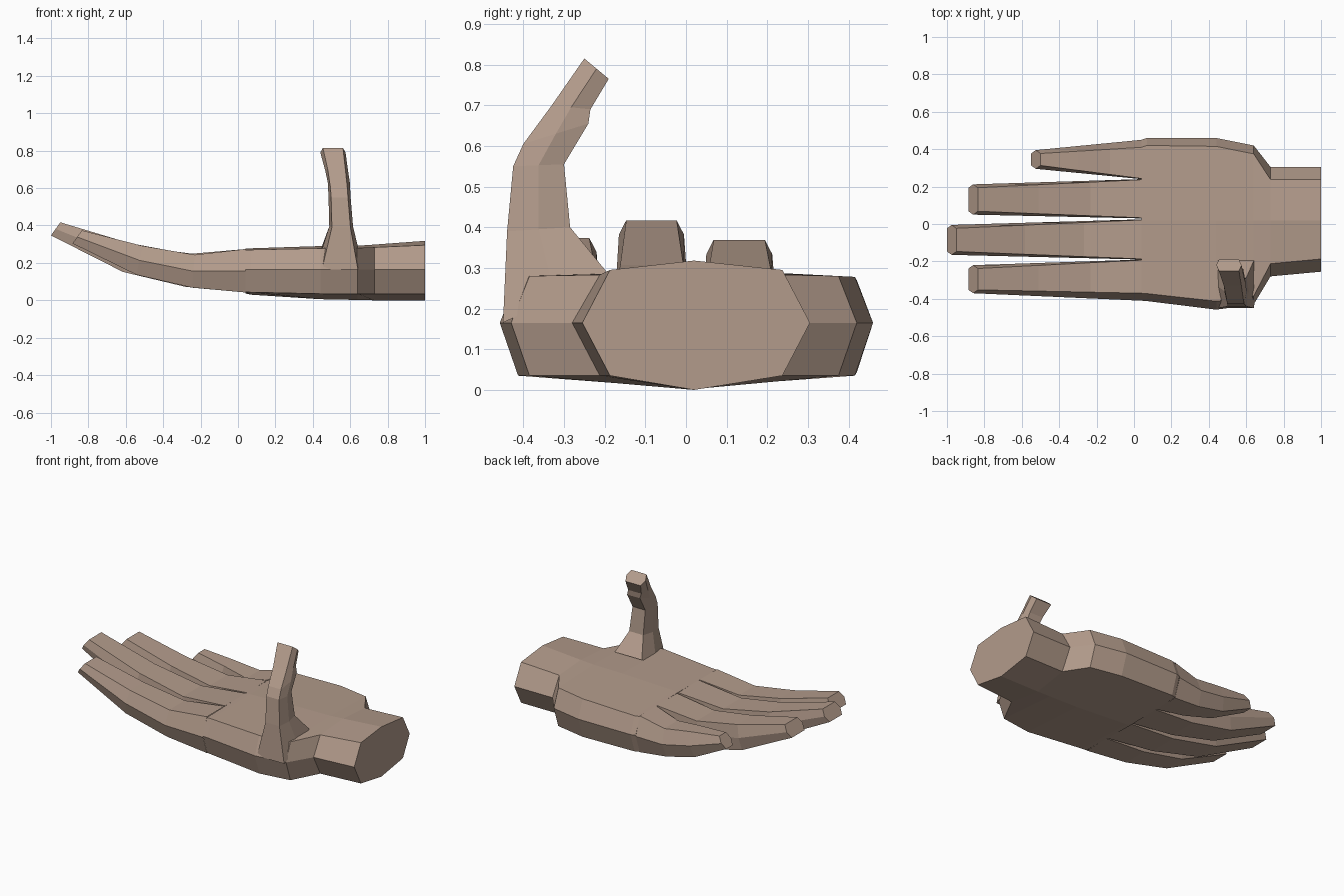
import bpy, bmesh

if "Cube" in bpy.data.objects:
    bpy.data.objects.remove(bpy.data.objects["Cube"])

skin = bpy.data.materials.new("skin")
skin.diffuse_color = (0.45, 0.33, 0.26, 1)
skin.use_nodes = True
skin.node_tree.nodes["Principled BSDF"].inputs["Base Color"].default_value = skin.diffuse_color


def loft(name, rings, cap_start=True):
    """Skin a list of equal-length point rings into a flat-faced mesh."""
    bm = bmesh.new()
    loops = [[bm.verts.new(p) for p in ring] for ring in rings]
    n = len(loops[0])
    for a, b in zip(loops, loops[1:]):
        for i in range(n):
            j = (i + 1) % n
            bm.faces.new((a[i], a[j], b[j], b[i]))
    if cap_start:
        bm.faces.new(loops[0])
    bm.faces.new(loops[-1])
    bmesh.ops.recalc_face_normals(bm, faces=bm.faces)
    # make sure open shells also face outward
    if bm.calc_volume(signed=True) < 0:
        bmesh.ops.reverse_faces(bm, faces=bm.faces)
    mesh = bpy.data.meshes.new(name)
    bm.to_mesh(mesh)
    bm.free()
    mesh.materials.append(skin)
    obj = bpy.data.objects.new(name, mesh)
    bpy.context.collection.objects.link(obj)
    return obj


# Palm and wrist: eight-sided sections along x
def palm_ring(x, y0, y1, inset, top, top_mid, low, low_mid):
    ym = 0.02
    return [(x, y0, 0.165), (x, y0 + inset, top), (x, ym, top_mid),
            (x, y1 - inset, top), (x, y1, 0.165), (x, y1 - inset, low),
            (x, ym, low_mid), (x, y0 + inset, low)]


palm = [
    (1.00, -0.255, 0.305, 0.068, 0.295, 0.318, 0.035, 0.0),
    (0.73, -0.280, 0.305, 0.068, 0.283, 0.298, 0.035, 0.0),
    (0.64, -0.430, 0.420, 0.045, 0.280, 0.292, 0.035, 0.002),
    (0.44, -0.458, 0.460, 0.045, 0.278, 0.290, 0.035, 0.006),
    (0.07, -0.412, 0.460, 0.040, 0.270, 0.278, 0.043, 0.030),
    (0.04, -0.410, 0.450, 0.040, 0.270, 0.276, 0.044, 0.036),
]
loft("palm_and_wrist", [palm_ring(*s) for s in palm])


# Fingers: six-sided sections that taper and curl upward
STATIONS = [(0.0, 0.0, 0.232), (0.31, 0.10, 0.175),
            (0.63, 0.36, 0.155), (1.0, 1.0, 0.07)]


def finger(name, base, tip, tip_x, rise, bevel0, bevel1):
    rings = []
    for t, lift, thick in STATIONS:
        x = 0.04 + (tip_x - 0.04) * t
        y0 = base[0] + (tip[0] - base[0]) * t
        y1 = base[1] + (tip[1] - base[1]) * t
        a = bevel0 + (0.018 - bevel0) * t
        b = bevel1 + (0.018 - bevel1) * t
        low = 0.042 + rise * lift
        top = low + thick
        mid = low + thick * 0.5
        xt = x + 0.05 * t          # fingertip leans back
        xm = x + 0.025 * t
        rings.append([(xm, y0, mid), (xt, y0 + a, top), (xt, y1 - b, top),
                      (xm, y1, mid), (x, y1 - b, low), (x, y0 + a, low)])
    loft(name, rings, cap_start=False)


finger("index_finger", (-0.41, -0.19), (-0.37, -0.22), -0.885, 0.262, 0.04, 0.003)
finger("middle_finger", (-0.19, 0.025), (-0.165, -0.005), -1.0, 0.305, 0.003, 0.003)
finger("ring_finger", (0.03, 0.24), (0.05, 0.212), -0.885, 0.257, 0.003, 0.003)
finger("little_finger", (0.24, 0.45), (0.295, 0.395), -0.55, 0.165, 0.003, 0.04)

# Thumb: six-sided sections (outer y, z, inner y, z, x from, x to)
thumb = [
    (-0.450, 0.165, -0.195, 0.290, 0.435, 0.655),
    (-0.440, 0.390, -0.285, 0.400, 0.488, 0.615),
    (-0.425, 0.550, -0.300, 0.555, 0.484, 0.602),
    (-0.400, 0.605, -0.240, 0.655, 0.480, 0.598),
    (-0.330, 0.700, -0.235, 0.690, 0.466, 0.588),
    (-0.250, 0.815, -0.190, 0.765, 0.440, 0.575),
]
rings = []
for yo, zo, yi, zi, x0, x1 in thumb:
    ym, zm, c = (yo + yi) / 2, (zo + zi) / 2, 0.014
    rings.append([(x0, ym, zm), (x0 + c, yo, zo), (x1 - c, yo, zo),
                  (x1, ym, zm), (x1 - c, yi, zi), (x0 + c, yi, zi)])
loft("thumb", rings)
